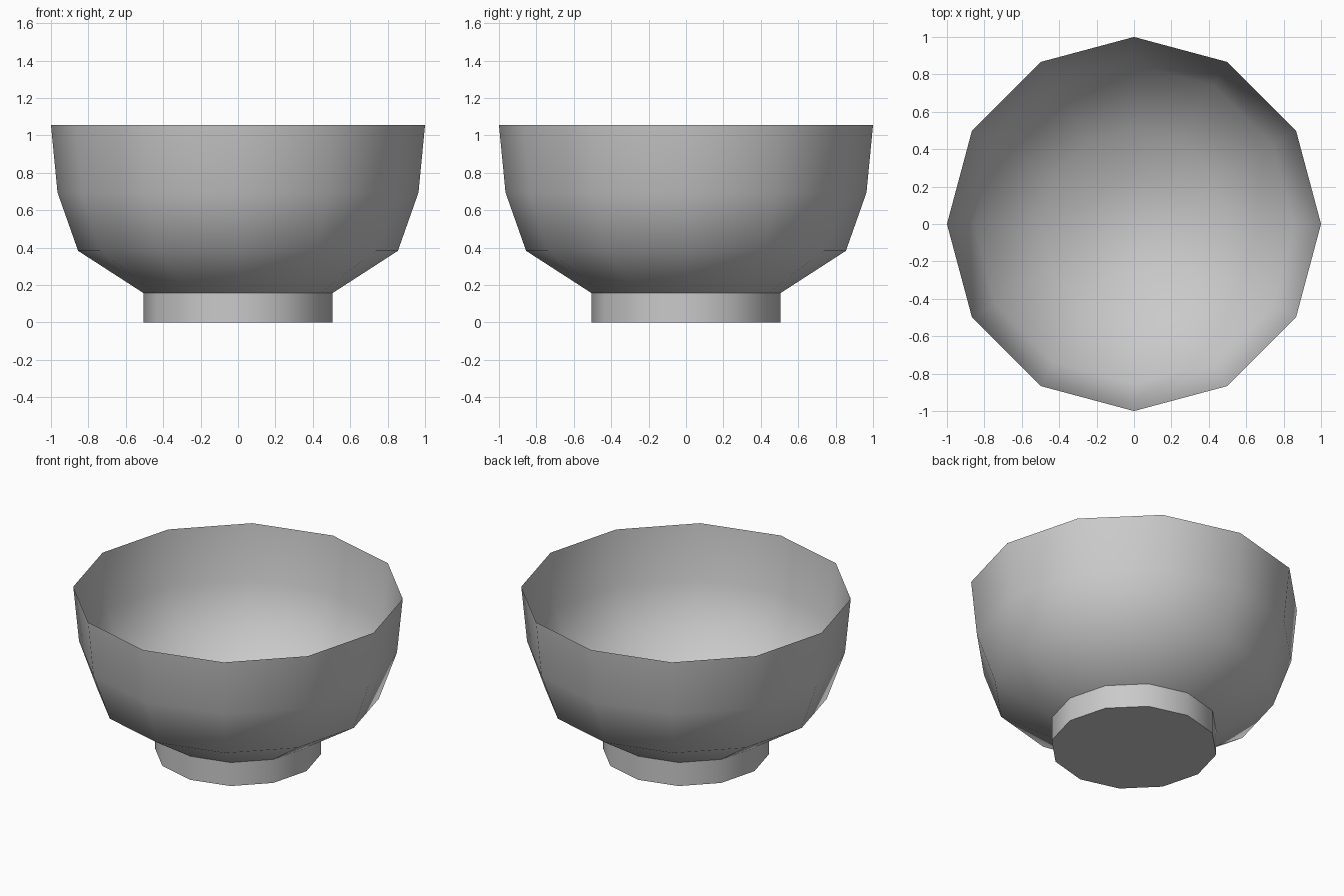
import bpy
import bmesh
import math

cube = bpy.data.objects.get("Cube")
if cube:
    bpy.data.objects.remove(cube, do_unlink=True)

SIDES = 12

grey = bpy.data.materials.new("plain_grey")
grey.use_nodes = True
colour = (0.59, 0.59, 0.59, 1)
grey.diffuse_color = colour
grey.node_tree.nodes["Principled BSDF"].inputs["Base Color"].default_value = colour


def lathe(name, profile, smooth_angle):
    """Turn a (radius, height) profile around z; radius 0 makes a pole."""
    bm = bmesh.new()
    rings = []
    for radius, z in profile:
        count = SIDES if radius else 1
        rings.append([bm.verts.new((radius * math.cos(math.tau * i / SIDES),
                                    radius * math.sin(math.tau * i / SIDES), z))
                      for i in range(count)])
    for low, high in zip(rings, rings[1:]):
        for i in range(SIDES):
            j = (i + 1) % SIDES
            if len(low) == 1:
                bm.faces.new((low[0], high[j], high[i]))
            else:
                bm.faces.new((low[i], low[j], high[j], high[i]))
    mesh = bpy.data.meshes.new(name)
    bm.to_mesh(mesh)
    bm.free()
    mesh.materials.append(grey)
    obj = bpy.data.objects.new(name, mesh)
    bpy.context.collection.objects.link(obj)
    bpy.ops.object.select_all(action='DESELECT')
    obj.select_set(True)
    bpy.context.view_layer.objects.active = obj
    bpy.ops.object.shade_smooth_by_angle(angle=math.radians(smooth_angle))
    return obj


# Open bowl: a thin shell whose dished floor sinks into the foot
lathe("bowl", [(0, 0.02), (0.25, 0.055), (0.505, 0.157), (0.855, 0.383),
               (0.965, 0.695), (1, 1.055)], 60)

# Foot ring, closed underneath
lathe("foot", [(0, 0), (0.505, 0), (0.505, 0.157)], 40)
